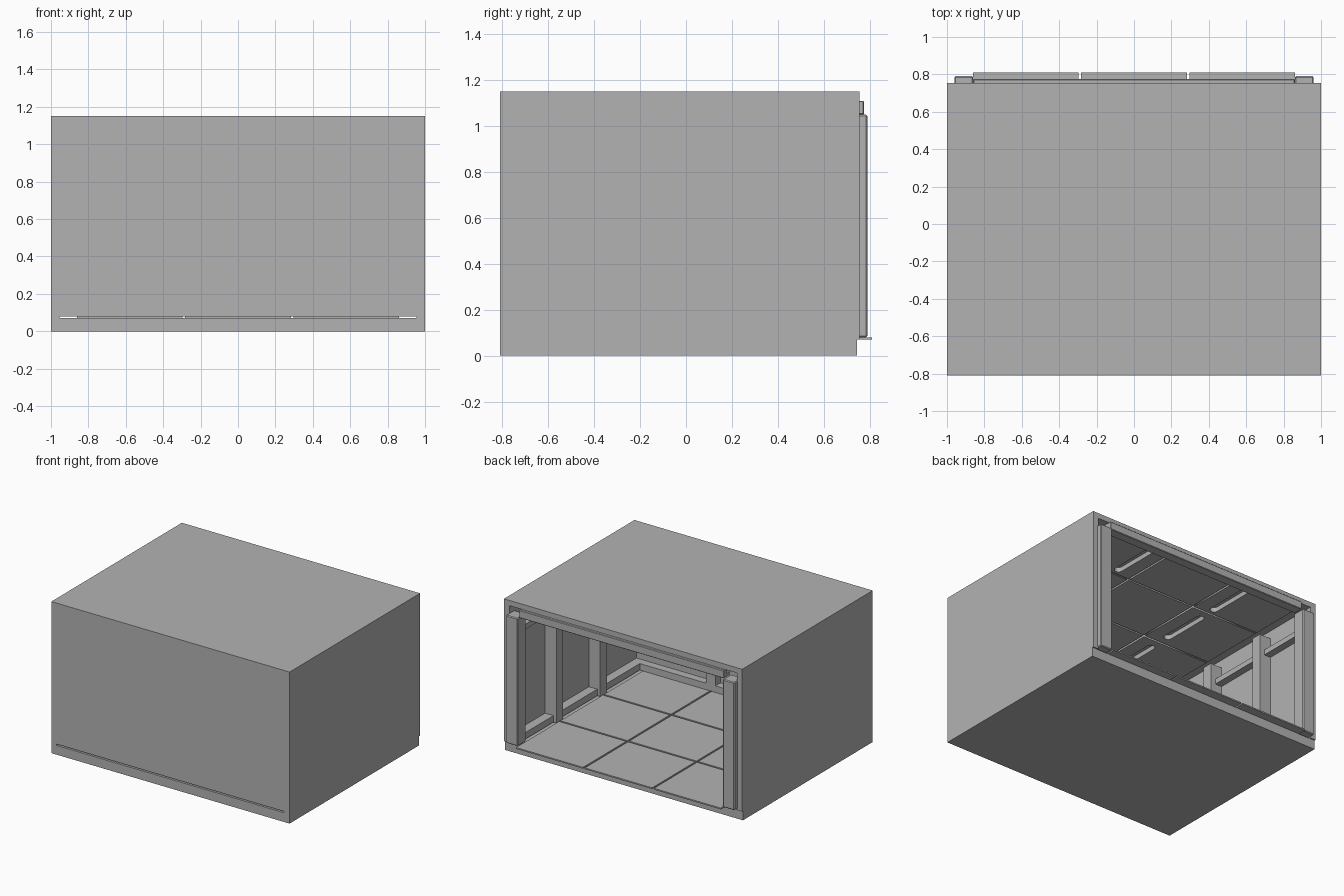
import bpy
import bmesh
import math

cube = bpy.data.objects.get("Cube")
if cube:
    bpy.data.objects.remove(cube, do_unlink=True)

grey = bpy.data.materials.new("plain grey")
grey.use_nodes = True
grey.diffuse_color = (0.45, 0.45, 0.45, 1)
grey.node_tree.nodes["Principled BSDF"].inputs["Base Color"].default_value = grey.diffuse_color

# Main dimensions
FRONT, BACK, LIP = -0.81, 0.755, 0.81
WALL = 0.955            # inner face of the side walls
INNER = 0.86            # edge of the panelled area
FLOOR, DECK = 0.07, 0.08
CEIL, TOP = 1.11, 1.15
BEAM = 1.05
cols = [-INNER, -0.29, 0.29, INNER]
rows = [-0.77, -0.24, 0.285, LIP]
GAP = 0.007


def box(name, x, y, z, bevel=0):
    bm = bmesh.new()
    bmesh.ops.create_cube(bm, size=1)
    for v in bm.verts:
        for i, (a, b) in enumerate((x, y, z)):
            v.co[i] = b if v.co[i] > 0 else a
    if bevel:
        bmesh.ops.bevel(bm, geom=bm.edges[:], offset=bevel, segments=1, affect='EDGES')
    bmesh.ops.recalc_face_normals(bm, faces=bm.faces)
    mesh = bpy.data.meshes.new(name)
    bm.to_mesh(mesh)
    bm.free()
    mesh.materials.append(grey)
    ob = bpy.data.objects.new(name, mesh)
    bpy.context.collection.objects.link(ob)
    return ob


def sides(name, x, y, z, bevel=0):
    """The same box on the left and the right."""
    box("left_" + name, x, y, z, bevel)
    box("right_" + name, (-x[1], -x[0]), y, z, bevel)


def slotted_panel(name, x, y, z, slot_x, slot_len, slot_r):
    """Flat panel with a round-ended slot through it."""
    curve = bpy.data.curves.new(name, 'CURVE')
    curve.dimensions = '2D'
    curve.fill_mode = 'BOTH'
    curve.extrude = (z[1] - z[0]) / 2
    mid = (y[0] + y[1]) / 2
    reach = slot_len / 2 - slot_r
    slot = []
    for end, start in ((1, 0), (-1, math.pi)):
        for k in range(9):
            a = start + math.pi * k / 8
            slot.append((slot_x + slot_r * math.cos(a), mid + end * reach + slot_r * math.sin(a)))
    rim = [(x[0], y[0]), (x[1], y[0]), (x[1], y[1]), (x[0], y[1])]
    for points in (rim, slot):
        sp = curve.splines.new('POLY')
        sp.points.add(len(points) - 1)
        for p, (px, py) in zip(sp.points, points):
            p.co = (px, py, 0, 1)
        sp.use_cyclic_u = True
    curve.materials.append(grey)
    ob = bpy.data.objects.new(name, curve)
    ob.location.z = (z[0] + z[1]) / 2
    bpy.context.collection.objects.link(ob)
    bpy.ops.object.select_all(action='DESELECT')
    ob.select_set(True)
    bpy.context.view_layer.objects.active = ob
    bpy.ops.object.convert(target='MESH')


# Outer shell, open at the back
box("floor_slab", (-1, 1), (FRONT, 0.745), (0, FLOOR))
box("roof_slab", (-1, 1), (FRONT, BACK), (CEIL, TOP))
sides("side_wall", (WALL, 1), (FRONT, BACK), (FLOOR, CEIL))
box("front_wall", (-WALL, WALL), (FRONT, -0.77), (DECK, CEIL))

# Floor tiles and ceiling panels on a three by three grid
for i in range(3):
    x = (cols[i] + (GAP if i else 0), cols[i + 1] - (GAP if i < 2 else 0))
    for j in range(3):
        y = (rows[j] + GAP, rows[j + 1] - (GAP if j < 2 else 0))
        box(f"floor_tile_{i}_{j}", x, y, (FLOOR, DECK))
        y = (y[0], min(y[1], 0.74))
        z = (1.075, CEIL)
        if i == 1:
            box(f"ceiling_panel_{j}", x, y, z)
        else:
            slotted_panel(f"ceiling_light_panel_{i}_{j}", x, y, z, 0.43 * (i - 1), 0.4, 0.03)

# Frame of the opening
sides("door_post", (INNER, 0.96), (0.69, 0.79), (DECK, BEAM), 0.006)
box("door_beam", (-INNER, INNER), (0.7, 0.775), (BEAM, CEIL), 0.004)

# Wall ribs and rails
for j in (1, 2):
    sides(f"wall_rib_{j}", (INNER, WALL), (rows[j] - 0.04, rows[j] + 0.04), (DECK, BEAM))
sides("base_rail", (0.885, WALL), (-0.77, 0.69), (DECK, 0.13))
sides("upper_rail", (0.9, WALL), (-0.77, 0.69), (0.9, 0.94))
sides("front_rib", (0.25, 0.33), (-0.77, -0.71), (0.13, BEAM))
box("front_base_rail", (-WALL, WALL), (-0.77, -0.71), (DECK, 0.13))
box("front_upper_rail", (-WALL, WALL), (-0.77, -0.72), (0.9, 0.94))
